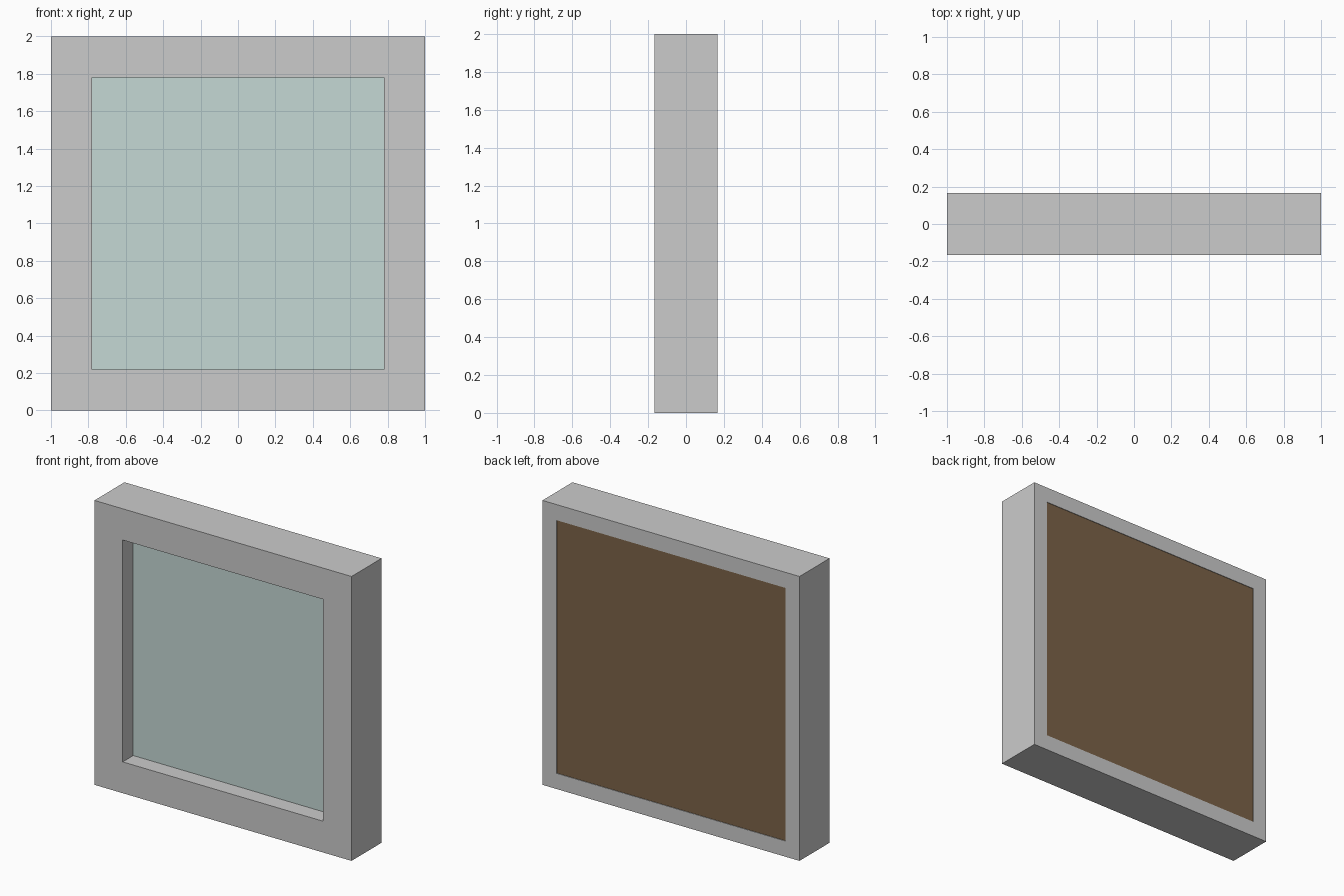
import bpy, bmesh
from mathutils import Matrix, Vector

if "Cube" in bpy.data.objects:
    bpy.data.objects.remove(bpy.data.objects["Cube"])

D = 0.167          # half depth of the frame
INNER = 0.78       # half size of the front opening
REBATE = 0.89      # half size of the rear opening
GLASS_Y = -0.05    # front face of the glass
CENTRE = Vector((0, 0, 1))


def add_object(name, bm, material=None):
    bmesh.ops.recalc_face_normals(bm, faces=bm.faces)
    mesh = bpy.data.meshes.new(name)
    bm.to_mesh(mesh)
    bm.free()
    obj = bpy.data.objects.new(name, mesh)
    bpy.context.collection.objects.link(obj)
    if material:
        mesh.materials.append(material)
    return obj


def colour(name, rgb):
    mat = bpy.data.materials.new(name)
    mat.diffuse_color = (*rgb, 1)
    mat.use_nodes = True
    mat.node_tree.nodes["Principled BSDF"].inputs["Base Color"].default_value = mat.diffuse_color
    return mat


# Rail section: distance from the frame centre, depth
section = [(INNER, -D), (1, -D), (1, D), (REBATE, D),
           (REBATE, GLASS_Y), (INNER, GLASS_Y)]


def rail(name, quarter_turns):
    bm = bmesh.new()
    rot = Matrix.Rotation(quarter_turns * 1.5707963268, 3, 'Y')
    # Mitred ends follow the 45 degree diagonals
    ends = [[bm.verts.new(CENTRE + rot @ Vector((s * r, y, -r)))
             for r, y in section] for s in (-1, 1)]
    n = len(section)
    for i in range(n):
        j = (i + 1) % n
        bm.faces.new((ends[0][i], ends[0][j], ends[1][j], ends[1][i]))
    bm.faces.new(ends[0])
    bm.faces.new(ends[1])
    add_object(name, bm)


def sheet(name, y0, y1, material):
    bm = bmesh.new()
    size = Matrix.Diagonal((2 * REBATE, y1 - y0, 2 * REBATE, 1))
    place = Matrix.Translation(CENTRE + Vector((0, (y0 + y1) / 2, 0)))
    bmesh.ops.create_cube(bm, size=1, matrix=place @ size)
    add_object(name, bm, material)


# Four mitred frame rails
for k, side in enumerate(("bottom", "left", "top", "right")):
    rail(side + "_frame_rail", k)

# Glass pane and backing board held in the rebate
sheet("glass_pane", GLASS_Y, 0.0, colour("pale_glass", (0.56, 0.69, 0.66)))
sheet("backing_board", 0.0, D - 0.004, colour("brown_board", (0.20, 0.125, 0.064)))
